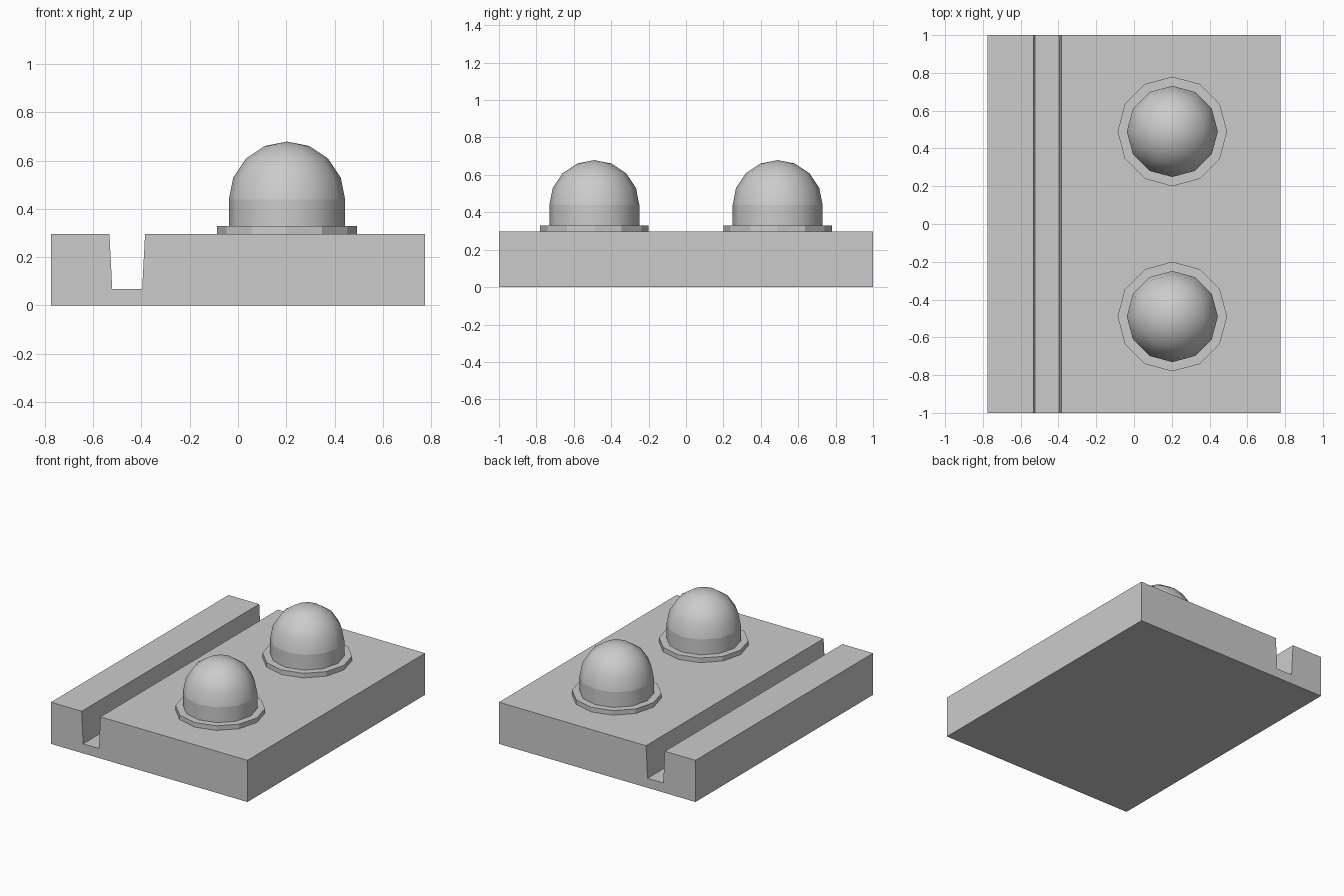
import bpy, bmesh, math

if "Cube" in bpy.data.objects:
    bpy.data.objects.remove(bpy.data.objects["Cube"])

SIDES = 12
BASE_TOP = 0.297


def finish(name, bm):
    bmesh.ops.recalc_face_normals(bm, faces=bm.faces)
    mesh = bpy.data.meshes.new(name)
    bm.to_mesh(mesh)
    bm.free()
    obj = bpy.data.objects.new(name, mesh)
    bpy.context.collection.objects.link(obj)
    return obj


def lathe(name, profile, cx, cy, smooth=False):
    """Revolve (radius, z) points; a zero radius closes the tip."""
    bm = bmesh.new()
    rings = []
    for r, z in profile:
        if r == 0:
            rings.append([bm.verts.new((cx, cy, z))] * SIDES)
        else:
            rings.append([bm.verts.new((cx + r * math.cos(math.tau * i / SIDES),
                                        cy + r * math.sin(math.tau * i / SIDES), z))
                          for i in range(SIDES)])
    for low, high in zip(rings, rings[1:]):
        for i in range(SIDES):
            j = (i + 1) % SIDES
            corners = list(dict.fromkeys((low[i], low[j], high[j], high[i])))
            bm.faces.new(corners).smooth = smooth
    # flat caps on open ends
    for ring in (rings[0], rings[-1]):
        if ring[0] is not ring[1]:
            bm.faces.new(ring)
            for i in range(SIDES):
                bm.edges.get((ring[i], ring[(i + 1) % SIDES])).smooth = False
    # crease where the straight wall meets the dome
    if smooth:
        for i in range(SIDES):
            bm.edges.get((rings[1][i], rings[1][(i + 1) % SIDES])).smooth = False
    return finish(name, bm)


# base slab with a tapered groove, extruded front to back
section = [(-0.775, 0), (0.775, 0), (0.775, BASE_TOP), (-0.385, BASE_TOP),
           (-0.397, 0.068), (-0.521, 0.068), (-0.533, BASE_TOP), (-0.775, BASE_TOP)]
bm = bmesh.new()
face = bm.faces.new([bm.verts.new((x, -1, z)) for x, z in section])
extruded = bmesh.ops.extrude_face_region(bm, geom=[face])["geom"]
bmesh.ops.translate(bm, vec=(0, 2, 0),
                    verts=[v for v in extruded if isinstance(v, bmesh.types.BMVert)])
finish("grooved_base", bm)

# two domed buttons, each on a thin collar
R, SPRING = 0.241, 0.438
dome = [(R, BASE_TOP)]
dome += [(R * math.cos(math.radians(a)), SPRING + R * math.sin(math.radians(a)))
         for a in (0, 22.5, 45, 67.5)]
dome.append((0, SPRING + R))
for label, y in (("front", -0.49), ("back", 0.49)):
    lathe(label + "_collar", [(0.29, BASE_TOP), (0.29, 0.33)], 0.203, y)
    lathe(label + "_dome", dome, 0.203, y, smooth=True)
